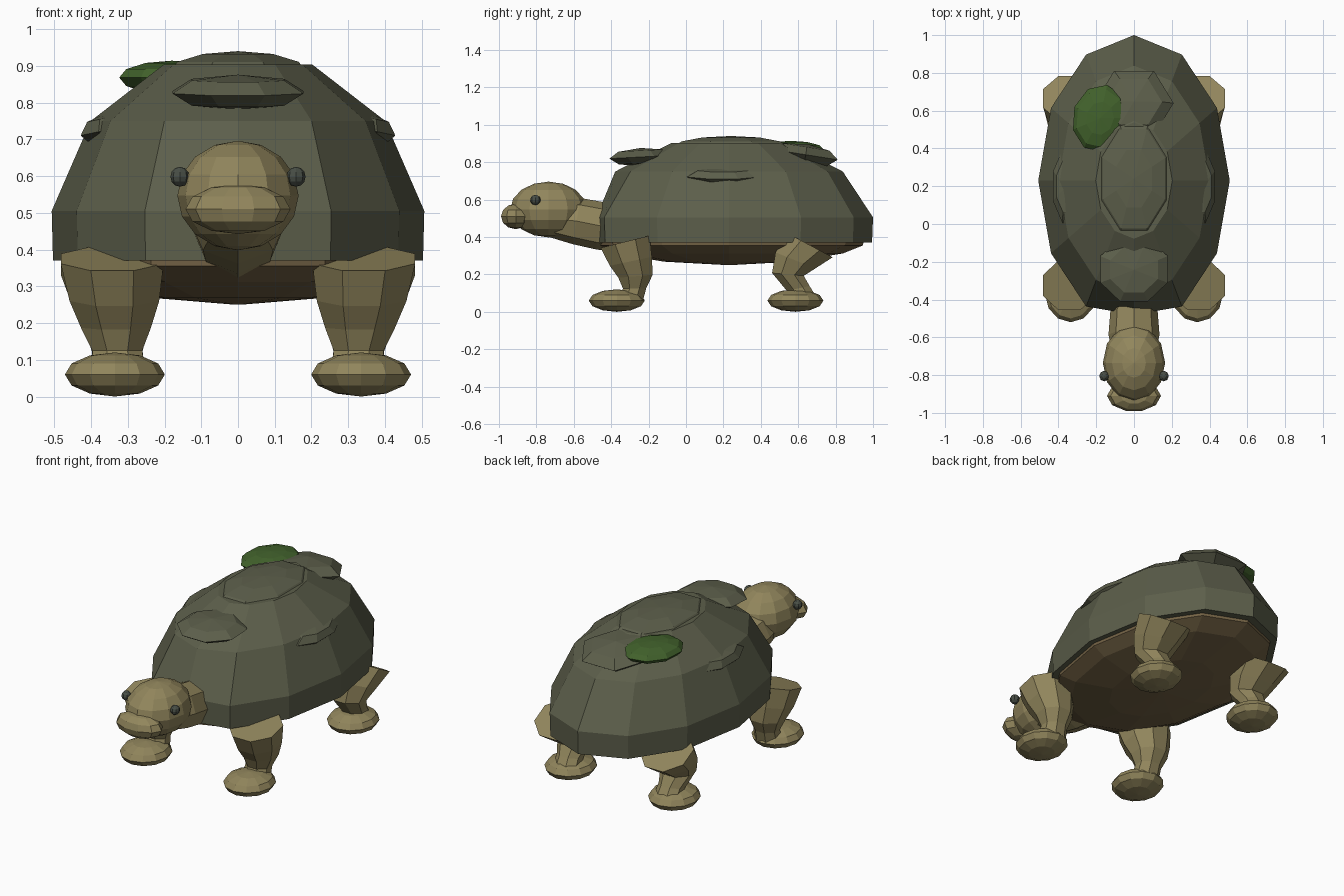
import bpy, bmesh, math
from mathutils import Vector, Matrix

if "Cube" in bpy.data.objects:
    bpy.data.objects.remove(bpy.data.objects["Cube"])


def material(name, r, g, b):
    m = bpy.data.materials.new(name)
    m.diffuse_color = (r, g, b, 1)
    m.use_nodes = True
    m.node_tree.nodes["Principled BSDF"].inputs["Base Color"].default_value = m.diffuse_color
    return m


SHELL = material("shell olive", 0.108, 0.114, 0.070)
SKIN = material("skin tan", 0.285, 0.238, 0.108)
BELLY = material("belly brown", 0.175, 0.125, 0.060)
MOSS = material("moss green", 0.054, 0.122, 0.025)
EYE = material("eye grey", 0.065, 0.076, 0.061)


def finish(name, bm, mat):
    bmesh.ops.recalc_face_normals(bm, faces=bm.faces[:])
    me = bpy.data.meshes.new(name)
    bm.to_mesh(me)
    bm.free()
    me.materials.append(mat)
    ob = bpy.data.objects.new(name, me)
    bpy.context.collection.objects.link(ob)
    return ob


def ellipsoid(name, loc, radii, seg, rings, mat, tilt=(0, 0, 0), phase=0.0):
    """Faceted ellipsoid with its poles up and down."""
    bm = bmesh.new()
    bmesh.ops.create_uvsphere(bm, u_segments=seg, v_segments=rings, radius=1)
    m = Matrix.Translation(loc)
    for angle, axis in zip(tilt, "XYZ"):
        m = m @ Matrix.Rotation(math.radians(angle), 4, axis)
    m = m @ Matrix.Diagonal((*radii, 1)) @ Matrix.Rotation(phase, 4, 'Z')
    bmesh.ops.transform(bm, matrix=m, verts=bm.verts[:])
    return finish(name, bm, mat)


def loft(name, rings, mat):
    """Skin over a list of point rings, capped at both ends."""
    bm = bmesh.new()
    loops = [[bm.verts.new(p) for p in ring] for ring in rings]
    n = len(loops[0])
    for a, b in zip(loops, loops[1:]):
        for i in range(n):
            j = (i + 1) % n
            bm.faces.new((a[i], a[j], b[j], b[i]))
    bm.faces.new(loops[0])
    bm.faces.new(loops[-1])
    return finish(name, bm, mat)


def oval(center, rx, ry, n, pitch=0.0, phase=0.0):
    """Ring of points around center, pitched about the x axis."""
    rot = Matrix.Rotation(math.radians(pitch), 3, 'X')
    c = Vector(center)
    return [c + rot @ Vector((rx * math.sin(phase + 2 * math.pi * i / n),
                              ry * math.cos(phase + 2 * math.pi * i / n), 0))
            for i in range(n)]


def body_ring(r, z):
    """Twelve-sided body outline, flattened behind the neck."""
    ring = oval((0, 0.23, z), 0.507 * r, 0.77 * r, 12)
    for p in ring:
        p.y = max(p.y, -0.48)
    return ring


# Shell dome and belly plate
loft("shell", [body_ring(r, z) for r, z in
               ((0.90, 0.37), (0.993, 0.37), (1.0, 0.505), (0.79, 0.75),
                (0.40, 0.903))], SHELL)
loft("belly", [body_ring(r, z) for r, z in
               ((0.94, 0.40), (0.93, 0.355), (0.79, 0.312), (0.45, 0.268),
                (0.02, 0.25))], BELLY)

# Raised scutes
k = 1 / math.cos(math.pi / 8)
ellipsoid("top_scute", (0, 0.24, 0.882), (0.19 * k, 0.33, 0.058), 8, 6,
          SHELL, phase=math.pi / 8)
ellipsoid("front_scute", (0, -0.24, 0.828), (0.178 * k, 0.17 * k, 0.048), 8, 4,
          SHELL, tilt=(3, 0, 0), phase=math.pi / 8)
ellipsoid("rear_scute", (0, 0.64, 0.84), (0.21, 0.20, 0.058), 6, 4,
          SHELL, tilt=(-9, 0, 0), phase=math.pi / 6)
for s, side in ((1, "right"), (-1, "left")):
    ellipsoid(side + "_scute", (s * 0.345, 0.2, 0.728), (0.092, 0.21, 0.046),
              8, 4, SHELL, tilt=(0, s * 12, 0), phase=math.pi / 8)

# Moss patch
ellipsoid("moss", (-0.18, 0.56, 0.868), (0.147, 0.18, 0.046), 9, 6, MOSS,
          tilt=(0, 0, -12))

# Neck, head, snout and eyes
loft("neck", [oval((0, -0.72, 0.50), 0.11, 0.10, 8, 80),
              oval((0, -0.585, 0.485), 0.135, 0.125, 8, 80),
              oval((0, -0.46, 0.46), 0.125, 0.128, 8, 80),
              oval((0, -0.30, 0.43), 0.11, 0.12, 8, 80)], SKIN)
ellipsoid("head", (0, -0.735, 0.547), (0.165, 0.205, 0.149), 12, 8, SKIN)
ellipsoid("snout", (0, -0.91, 0.51), (0.143, 0.083, 0.068), 10, 6, SKIN,
          phase=math.pi / 10)
for s, side in ((1, "right"), (-1, "left")):
    ellipsoid(side + "_eye", (s * 0.158, -0.805, 0.598),
              (0.026, 0.028, 0.027), 8, 6, EYE)

# Legs: rings of y, z, x radius, y radius, pitch, from thigh to ankle
FRONT = ((-0.325, 0.375, 0.14, 0.135, 14), (-0.295, 0.27, 0.122, 0.115, 12),
         (-0.27, 0.19, 0.095, 0.092, 5), (-0.275, 0.125, 0.068, 0.062, 0),
         (-0.295, 0.06, 0.072, 0.065, 0))
BACK = ((0.665, 0.355, 0.14, 0.135, -28), (0.585, 0.275, 0.118, 0.115, -22),
        (0.545, 0.20, 0.092, 0.085, -5), (0.60, 0.125, 0.068, 0.062, 12),
        (0.635, 0.07, 0.072, 0.062, 10))
for s, side in ((1, "right"), (-1, "left")):
    for name, spec, foot_y in (("front", FRONT, -0.37), ("back", BACK, 0.585)):
        loft(f"{name}_{side}_leg",
             [oval((s * (0.325 + 0.055 * max(0, z - 0.06)), y, z),
                   rx * k, ry * k, 8, pitch, math.pi / 8)
              for y, z, rx, ry, pitch in spec], SKIN)
        ellipsoid(f"{name}_{side}_foot", (s * 0.335, foot_y, 0.06),
                  (0.136, 0.15, 0.06), 12, 6, SKIN)
